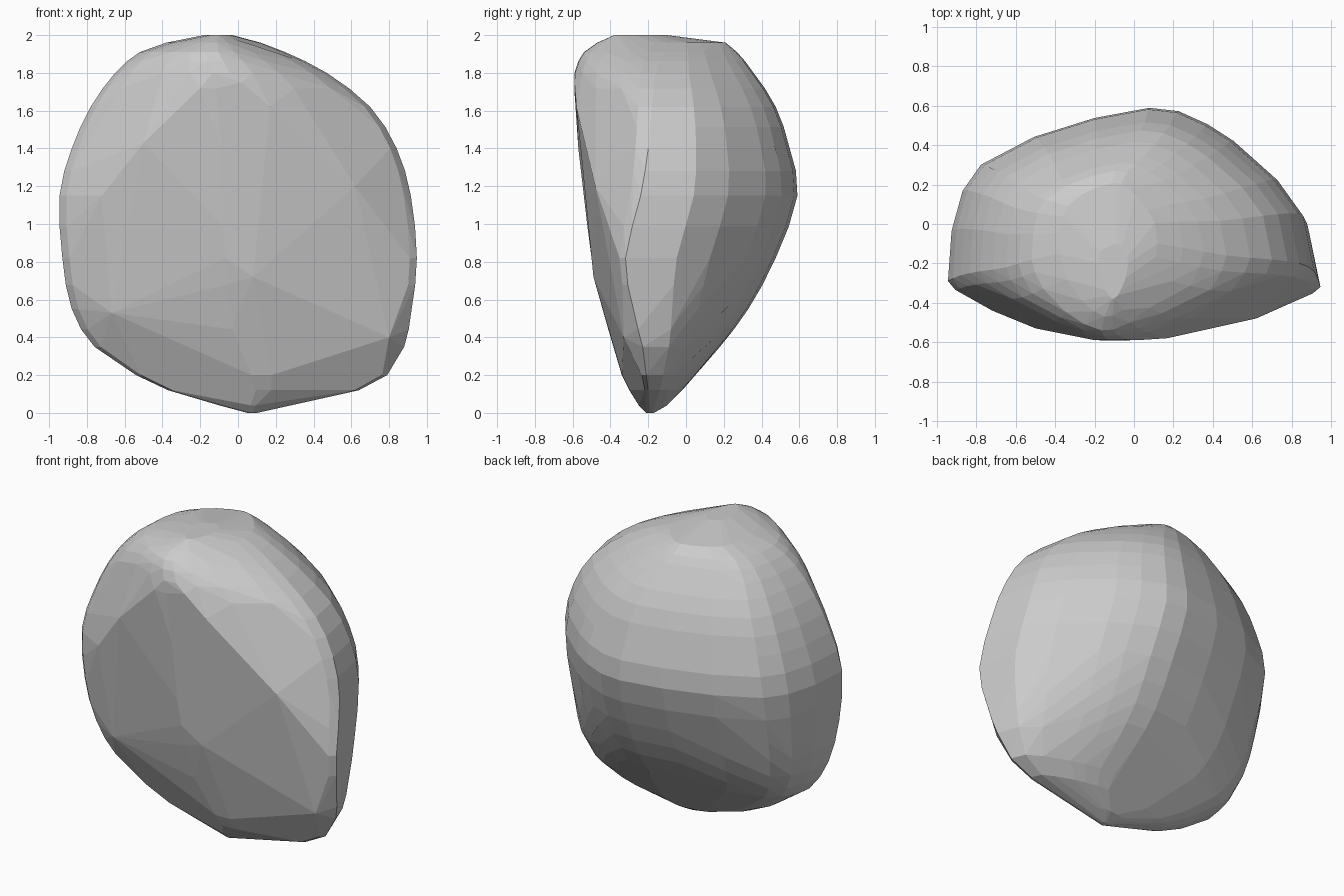
import bpy, bmesh, math

# Horizontal slices: z, left x, right x, left tip y, right tip y, back y, front y
SLICES = [
    (0.00, 0.05, 0.10, -0.19, -0.19, -0.17, -0.21),
    (0.04, -0.10, 0.26, -0.19, -0.20, -0.10, -0.25),
    (0.12, -0.37, 0.64, -0.20, -0.20, -0.02, -0.30),
    (0.20, -0.54, 0.79, -0.20, -0.21, 0.05, -0.34),
    (0.35, -0.76, 0.88, -0.21, -0.23, 0.18, -0.385),
    (0.55, -0.88, 0.92, -0.24, -0.28, 0.33, -0.44),
    (0.82, -0.93, 0.947, -0.28, -0.32, 0.475, -0.50),
    (1.15, -0.945, 0.915, -0.29, -0.24, 0.59, -0.54),
    (1.40, -0.88, 0.84, -0.26, -0.20, 0.55, -0.57),
    (1.62, -0.78, 0.70, -0.24, -0.18, 0.475, -0.585),
    (1.80, -0.65, 0.47, -0.22, -0.16, 0.36, -0.59),
    (1.91, -0.52, 0.25, -0.18, -0.12, 0.27, -0.54),
    (1.96, -0.38, 0.12, -0.15, -0.10, 0.21, -0.47),
    (2.00, -0.18, -0.03, -0.20, -0.20, -0.10, -0.38),
]
# Slice outline: sideways fraction, depth fraction from the tips
BACK = [(-1, 0), (-0.98, 0.29), (-0.92, 0.52), (-0.82, 0.67), (-0.53, 0.83),
        (-0.2, 0.94), (0.1, 1), (0.26, 0.98), (0.42, 0.9), (0.56, 0.8),
        (0.8, 0.56), (0.94, 0.34), (1, 0)]
FRONT = [(-0.96, 0.18), (-0.08, 1), (0.08, 0.99), (0.96, 0.18)]
# Rounder front used above the flat facets
SHOULDER = [(-0.85, 0.42), (-0.55, 0.75), (-0.3, 0.92), (0.3, 0.9), (0.55, 0.72), (0.85, 0.4)]
# Corners of the broad, flat front facets
FACETS = [(0.08, -0.49, 0.72), (-0.67, -0.36, 0.53), (0.80, -0.33, 0.40),
          (-0.50, -0.53, 1.43), (0.62, -0.48, 1.20), (-0.72, -0.44, 1.15),
          (0.15, -0.335, 0.20), (-0.20, -0.59, 1.72), (0.02, -0.59, 1.75),
          (0.17, -0.58, 1.62)]


def outline(z, xl, xr, yl, yr, yb, yf):
    mid, half = (xl + xr) / 2, (xr - xl) / 2
    front = FRONT + (SHOULDER if z > 1.7 else [])
    for shape, depth in ((BACK, yb), (front, yf)):
        for u, v in shape:
            tip = yl + (yr - yl) * (u + 1) / 2
            yield mid + half * u, tip + (depth - tip) * v, z


def between(a, b, c, d):
    # Smooth slice halfway between b and c
    return [(9 * (q + r) - p - s) / 16 for p, q, r, s in zip(a, b, c, d)]


# Boulder: hull around the slices, with near-flat faces merged
mids = [between(*SLICES[i:i + 4]) for i in range(3, len(SLICES) - 4)]
bm = bmesh.new()
for s in SLICES + mids:
    for p in outline(*s):
        bm.verts.new(p)
for p in FACETS:
    bm.verts.new(p)
bmesh.ops.convex_hull(bm, input=bm.verts[:])
bmesh.ops.delete(bm, geom=[v for v in bm.verts if not v.link_faces], context='VERTS')
bmesh.ops.dissolve_limit(bm, angle_limit=math.radians(3), verts=bm.verts[:], edges=bm.edges[:])
bmesh.ops.recalc_face_normals(bm, faces=bm.faces[:])

mesh = bpy.data.meshes.new("boulder")
bm.to_mesh(mesh)
bm.free()
boulder = bpy.data.objects.new("boulder", mesh)
bpy.context.collection.objects.link(boulder)
